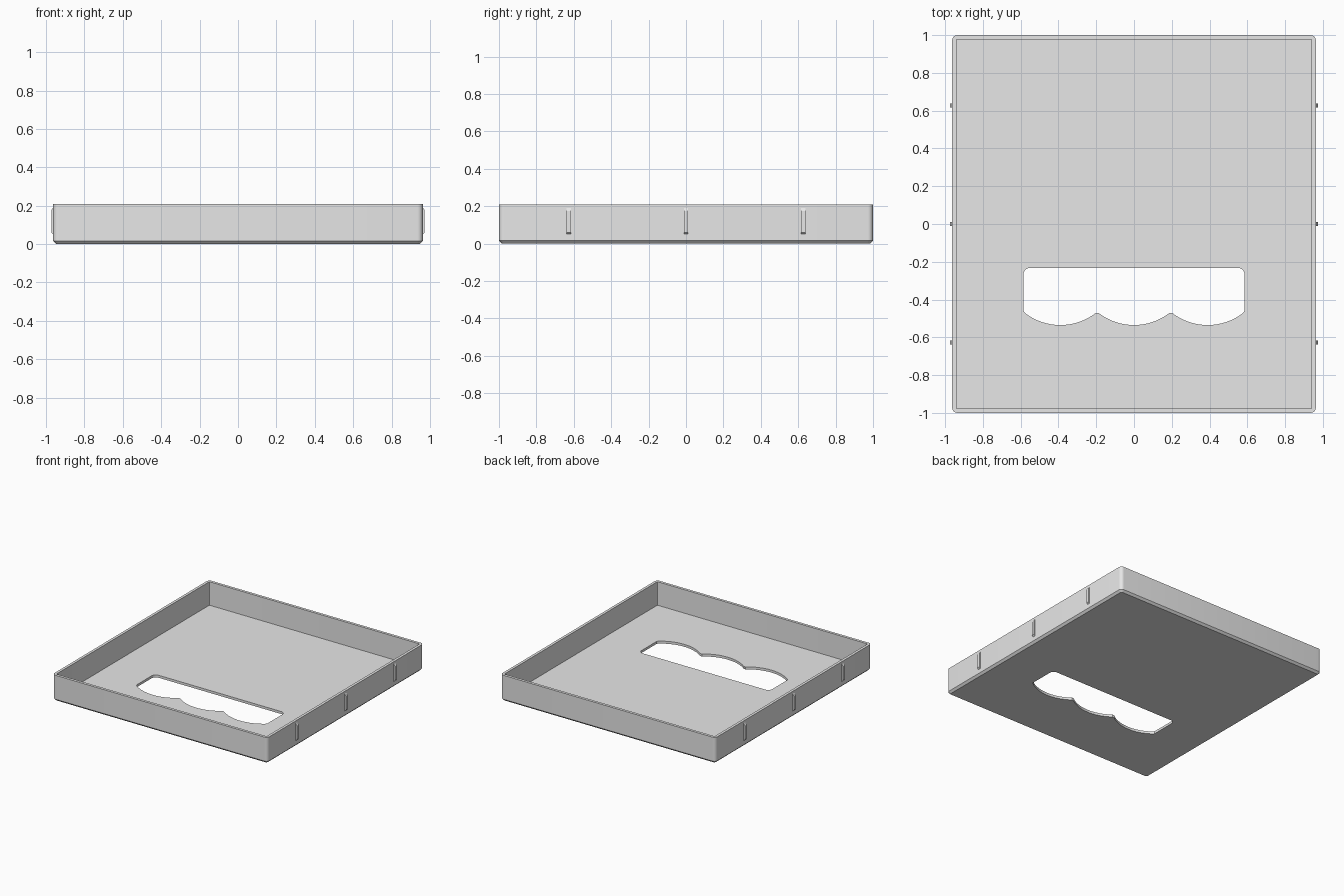
import bpy, bmesh, math
from mathutils import Vector

if "Cube" in bpy.data.objects:
    bpy.data.objects.remove(bpy.data.objects["Cube"], do_unlink=True)

GREY = bpy.data.materials.new("light grey plastic")
GREY.use_nodes = True
GREY.diffuse_color = (0.8, 0.8, 0.8, 1)
GREY.node_tree.nodes["Principled BSDF"].inputs["Base Color"].default_value = (0.8, 0.8, 0.8, 1)

HALF_X, HALF_Y, HEIGHT = 0.963, 1.0, 0.21
WALL, FLOOR, CHAMFER = 0.022, 0.02, 0.016


def arc(cx, cy, r, start, end, steps):
    """Points on an arc, angles in degrees."""
    angles = [math.radians(start + (end - start) * i / steps) for i in range(steps + 1)]
    return [(cx + r * math.cos(a), cy + r * math.sin(a)) for a in angles]


def rounded_rect(hx, hy, r):
    points = []
    for start, sx, sy in ((0, 1, 1), (90, -1, 1), (180, -1, -1), (270, 1, -1)):
        points += arc(sx * (hx - r), sy * (hy - r), r, start, start + 90, 6)
    return points


def loft(name, loops):
    """Skin a stack of matching closed loops and cap both ends."""
    bm = bmesh.new()
    rings = [[bm.verts.new(p) for p in loop] for loop in loops]
    for a, b in zip(rings, rings[1:]):
        for i in range(len(a)):
            j = (i + 1) % len(a)
            bm.faces.new((a[i], a[j], b[j], b[i]))
    bm.faces.new(rings[0][::-1])
    bm.faces.new(rings[-1])
    bmesh.ops.recalc_face_normals(bm, faces=bm.faces)
    mesh = bpy.data.meshes.new(name)
    bm.to_mesh(mesh)
    bm.free()
    mesh.materials.append(GREY)
    obj = bpy.data.objects.new(name, mesh)
    bpy.context.collection.objects.link(obj)
    return obj


def at_height(points, z):
    return [(x, y, z) for x, y in points]


# Tray shell: chamfered base, outer wall, rim, inner wall, floor
outer = rounded_rect(HALF_X, HALF_Y, 0.028)
base = rounded_rect(HALF_X - CHAMFER, HALF_Y - CHAMFER, 0.014)
inner = rounded_rect(HALF_X - WALL, HALF_Y - WALL, 0.006)
tray = loft("tray", [at_height(base, 0), at_height(outer, CHAMFER),
                     at_height(outer, HEIGHT), at_height(inner, HEIGHT),
                     at_height(inner, FLOOR)])

# Scalloped grip opening: rounded back corners, three finger arcs in front
half, back, radius = 0.585, -0.232, 0.035
outline = arc(half - radius, back - radius, radius, 0, 90, 6)
outline += arc(-half + radius, back - radius, radius, 90, 180, 6)
swing = math.degrees(math.asin(0.187 / 0.307))
for cx in (-0.39, 0, 0.39):
    outline += arc(cx, -0.228, 0.307, 270 - swing, 270 + swing, 16)
# Short easing points where the end arcs meet the straight sides
outline.insert(14, (-half, -0.46))
outline.append((half, -0.46))
cutter = loft("grip_cutter", [at_height(outline, -0.1), at_height(outline, 0.1)])
cutter.hide_render = True

cut = tray.modifiers.new("grip_opening", "BOOLEAN")
cut.operation = "DIFFERENCE"
cut.solver = "EXACT"
cut.object = cutter
bpy.context.view_layer.objects.active = tray
tray.select_set(True)
bpy.ops.object.modifier_apply(modifier=cut.name)
bpy.data.objects.remove(cutter, do_unlink=True)
bpy.ops.object.select_all(action="DESELECT")
tray.select_set(True)
bpy.ops.object.shade_smooth_by_angle(angle=math.radians(30))

# Snap ribs on both side walls, with sloped ends
rib_profile = [(HALF_X - 0.004, 0.048), (HALF_X, 0.05), (HALF_X + 0.01, 0.06),
               (HALF_X + 0.01, 0.175), (HALF_X, 0.19), (HALF_X - 0.004, 0.19)]
for side, label in ((1, "left"), (-1, "right")):
    for y, place in ((-0.627, "front"), (0, "middle"), (0.627, "back")):
        loft(f"{label}_{place}_rib",
             [[(side * x, y + dy, z) for x, z in rib_profile] for dy in (-0.011, 0.011)])
